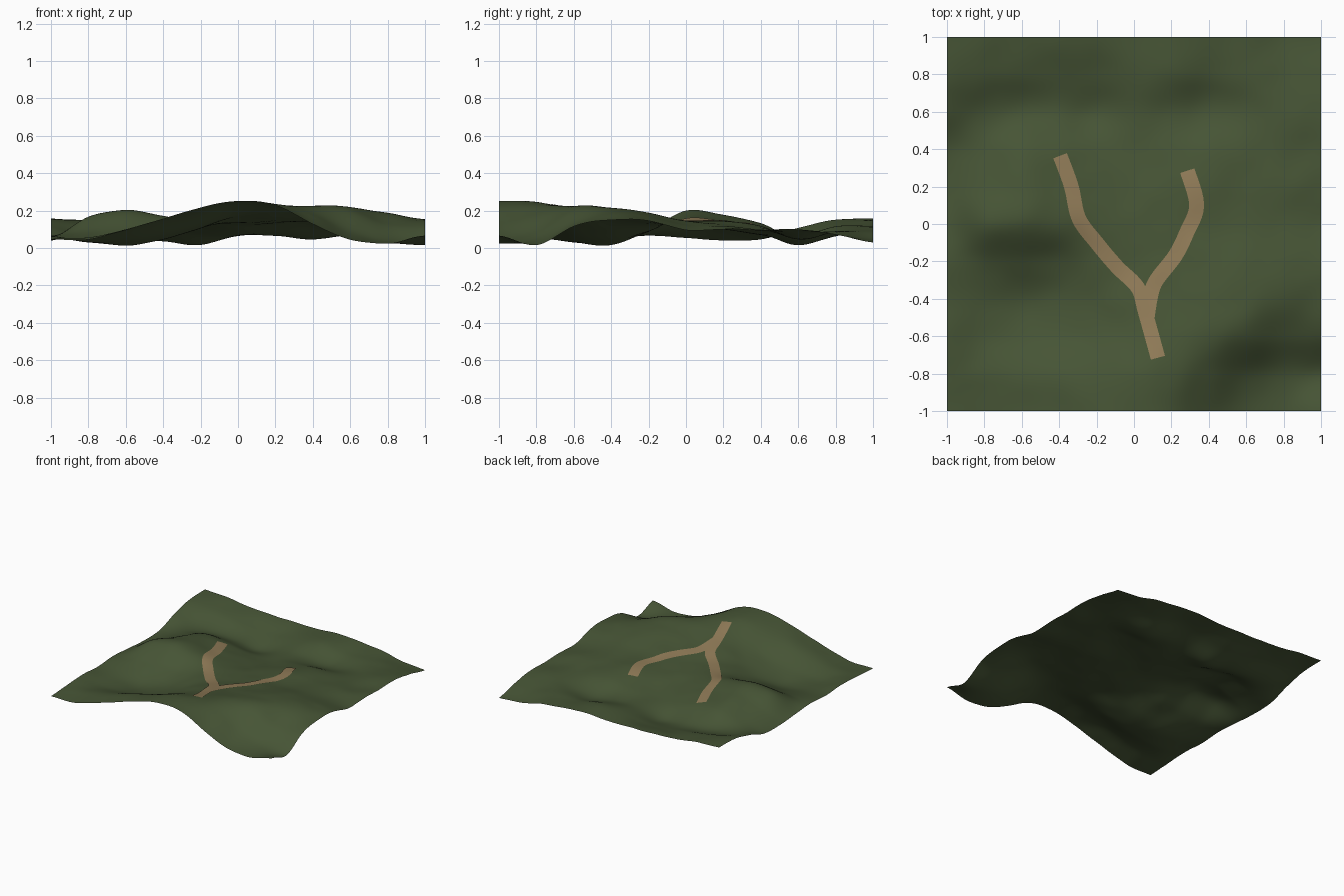
import bpy, bmesh, math
from mathutils import Vector, noise

if "Cube" in bpy.data.objects:
    bpy.data.objects.remove(bpy.data.objects["Cube"])

# Coarse terrain heights in hundredths, rows y=-1..1, columns x=-1..1, step 0.2
ROWS = [
    (5, 5, 10, 16, 22, 25.5, 23.5, 13, 5, 3, 7),
    (6, 6, 10, 15, 20, 24.5, 24, 18.5, 9, 4, 2),
    (7, 3.5, 4, 7, 13, 19, 22, 23, 20.5, 13, 12),
    (6, 4, 2, 5, 11, 16.5, 18, 21, 22, 19, 15.5),
    (7, 8.5, 10, 9.5, 12.5, 14, 15.5, 18, 19, 17.5, 15),
    (6, 17, 20.5, 17.5, 14, 13, 14, 15, 15, 13, 10),
    (4.5, 12, 18, 15, 12, 10.5, 13, 15, 13, 12, 10.5),
    (5, 8, 13.5, 11.5, 8, 7.5, 10, 12, 11, 10, 10),
    (11, 7, 5, 4, 2, 7, 7, 5, 8, 10, 10.5),
    (15.5, 13, 10, 7.5, 7, 10, 12, 9, 9.5, 8, 7.5),
    (16, 15, 12.5, 11.5, 11, 11, 12, 11, 9, 5, 3.5),
]


def cubic(a, b, c, d, t):
    return b + 0.5 * t * (c - a + t * (2*a - 5*b + 4*c - d + t * (3*(b - c) + d - a)))


def sample(vals, s):
    i = min(int(s), 9)
    pick = [vals[max(0, min(10, i + k))] for k in (-1, 0, 1, 2)]
    return cubic(*pick, s - i)


def height(x, y):
    sx = max(0, min(10, (x + 1) * 5))
    sy = max(0, min(10, (y + 1) * 5))
    bump = 0.004 * noise.noise(Vector((x * 7, y * 7, 3.7)))
    return max(0.0, sample([sample(r, sx) for r in ROWS], sy) / 100 + bump - 0.004)


def material(name, rgb):
    m = bpy.data.materials.new(name)
    m.diffuse_color = (*rgb, 1)
    m.use_nodes = True
    m.node_tree.nodes["Principled BSDF"].inputs["Base Color"].default_value = m.diffuse_color
    return m


def finish(bm, name, mat):
    bmesh.ops.recalc_face_normals(bm, faces=bm.faces)
    if sum(f.normal.z for f in bm.faces) < 0:
        bmesh.ops.reverse_faces(bm, faces=bm.faces)
    for f in bm.faces:
        f.smooth = True
    me = bpy.data.meshes.new(name)
    bm.to_mesh(me)
    bm.free()
    me.materials.append(mat)
    ob = bpy.data.objects.new(name, me)
    bpy.context.collection.objects.link(ob)


green = material("grass green", (0.062, 0.090, 0.036))
tan = material("dirt tan", (0.285, 0.202, 0.098))

# Hilly ground sheet
bm = bmesh.new()
bmesh.ops.create_grid(bm, x_segments=100, y_segments=100, size=1)
for v in bm.verts:
    v.co.z = height(v.co.x, v.co.y)
finish(bm, "ground", green)


# Dirt paths draped just above the ground
def path(name, pts, width, lift):
    pts = [Vector(p) for p in pts]
    line = []
    for i in range(len(pts) - 1):
        quad = [pts[max(0, min(len(pts) - 1, i + k))] for k in (-1, 0, 1, 2)]
        line += [cubic(*quad, t / 6) for t in range(6)]
    line.append(pts[-1])
    bm = bmesh.new()
    prev = None
    for i, p in enumerate(line):
        d = (line[min(i + 1, len(line) - 1)] - line[max(i - 1, 0)]).normalized()
        side = Vector((-d.y, d.x)) * width / 2
        row = []
        for k in (-1, -0.5, 0, 0.5, 1):
            q = p + side * k
            row.append(bm.verts.new((q.x, q.y, height(q.x, q.y) + lift)))
        if prev:
            for j in range(4):
                bm.faces.new((prev[j], prev[j + 1], row[j + 1], row[j]))
        prev = row
    finish(bm, name, tan)


path("left_path", [(-0.395, 0.365), (-0.335, 0.2), (-0.295, 0.03), (-0.2, -0.1), (-0.09, -0.23),
                   (0.02, -0.34), (0.06, -0.47), (0.128, -0.715)], 0.078, 0.003)
path("right_path", [(0.285, 0.285), (0.335, 0.1), (0.28, -0.05), (0.22, -0.17),
                    (0.12, -0.3), (0.09, -0.38), (0.07, -0.5)], 0.08, 0.004)
